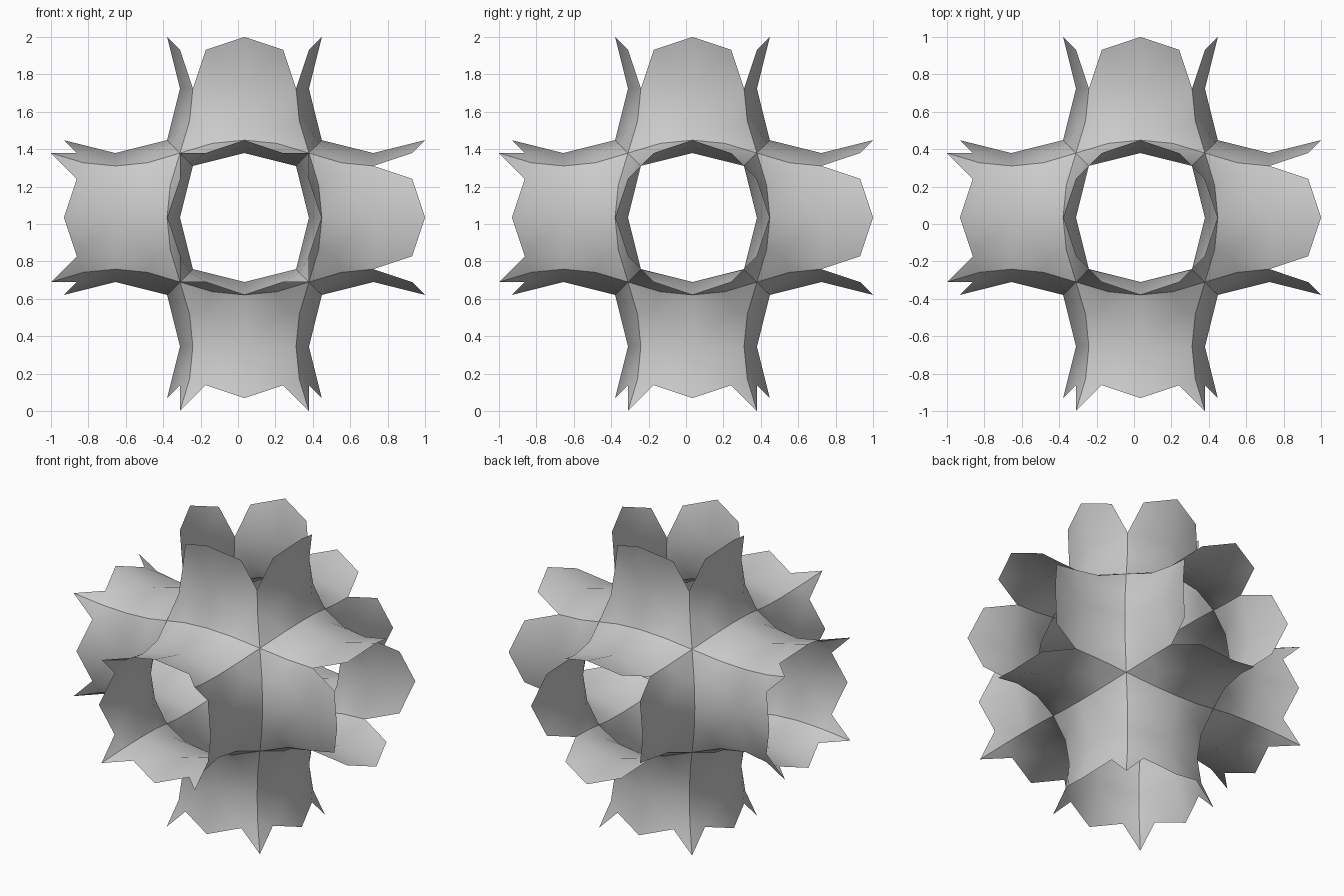
import bpy, bmesh, math
from itertools import permutations, product
from mathutils import Vector

cube = bpy.data.objects.get("Cube")
if cube:
    bpy.data.objects.remove(cube, do_unlink=True)

UNIT = 2 / 5.8                                  # quarter period of the saddle surface
CENTRE = Vector((0.1, 0.1, 3.0)) * UNIT

# Key points of one wedge of the six-sided saddle patch, as (low, mid, high) axis values
POINTS = {
    "node": (1, 1, 1),            # flat saddle centre
    "ray": (0.6, 1, 1.4),         # on the straight line from node to neck
    "neck": (0, 1, 2),            # middle of a neck side
    "corner": (0.8, 0.8, 2),      # neck corner
    "crease": (0.85, 0.85, 1.5),  # half way along the ridge to the corner
    "arch": (0, 1.2, 1.2),        # middle of the arch between two arms
    "rib": (0.5, 1.15, 1.15),     # half way along the valley to the arch
}
LIP = [("ray", "corner", "neck"), ("ray", "neck", "arch")]
TIP = [("node", "ray", "crease"), ("ray", "crease", "corner")]
VALLEY = [("node", "rib", "ray"), ("ray", "rib", "arch")]

bm = bmesh.new()


def add_wedge(triangles, axes, signs, flare=False):
    """Place wedge triangles in one octant; a flare is mirrored past the neck."""
    for tri in triangles:
        spots = []
        for name in tri:
            p = Vector()
            for value, axis in zip(POINTS[name], axes):
                if flare and axis == axes[2]:
                    value = 4 - value
                p[axis] = value * signs[axis]
            spots.append(p)
        # Turn every face to the outside of the chamber
        mid = sum(spots, Vector()) / 3
        out = Vector([math.sin(c * math.pi / 2) for c in mid])
        normal = (spots[1] - spots[0]).cross(spots[2] - spots[0])
        if normal.dot(out) < 0:
            spots.reverse()
        bm.faces.new([bm.verts.new(p * UNIT + CENTRE) for p in spots])


for signs in product((-1, 1), repeat=3):
    for axes in permutations(range(3)):
        # Central chamber
        add_wedge(LIP + TIP + VALLEY, axes, signs)
        # Flared arm ends, with pointed tips on the negative sides only
        pointed = signs[axes[2]] < 0
        add_wedge(LIP + TIP if pointed else LIP, axes, signs, flare=True)

bmesh.ops.remove_doubles(bm, verts=bm.verts, dist=0.001)
mesh = bpy.data.meshes.new("saddle_shell")
bm.to_mesh(mesh)
bm.free()
shell = bpy.data.objects.new("saddle_shell", mesh)
bpy.context.collection.objects.link(shell)

# Plain grey finish
grey = bpy.data.materials.new("light_grey")
grey.use_nodes = True
grey.diffuse_color = (0.6, 0.6, 0.6, 1)
grey.node_tree.nodes["Principled BSDF"].inputs["Base Color"].default_value = (0.6, 0.6, 0.6, 1)
mesh.materials.append(grey)

# Smooth saddles with sharp ridges
bpy.ops.object.select_all(action="DESELECT")
shell.select_set(True)
bpy.context.view_layer.objects.active = shell
bpy.ops.object.shade_smooth_by_angle(angle=math.radians(30))
